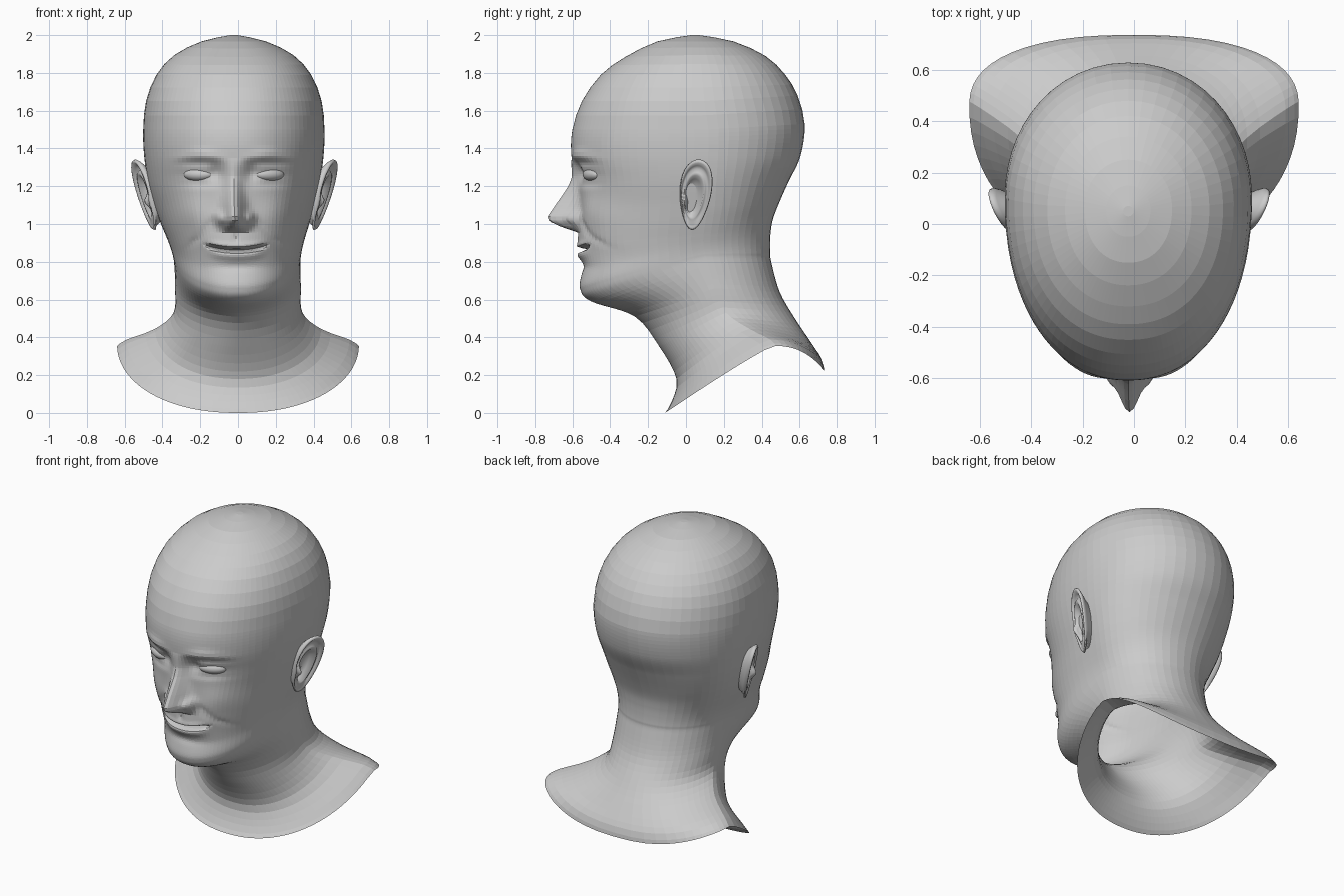
import bpy, bmesh
from math import sin, cos, pi, exp
from mathutils import Matrix

if "Cube" in bpy.data.objects:
    bpy.data.objects.remove(bpy.data.objects["Cube"])

# Ring controls, crown to hem: front (y,z), side (x,y,z), back (y,z)
SKULL = [
    (.03, 2.0, .02, .05, 2.0, .07, 2.0),
    (-.15, 1.967, .17, .06, 1.967, .25, 1.967),
    (-.32, 1.885, .315, .06, 1.895, .42, 1.89),
    (-.45, 1.79, .41, .07, 1.79, .525, 1.79),
    (-.55, 1.65, .465, .08, 1.65, .59, 1.68),
    (-.6, 1.5, .48, .1, 1.5, .627, 1.53),
    (-.605, 1.36, .475, .1, 1.36, .605, 1.36),
    (-.575, 1.22, .455, .1, 1.22, .54, 1.22),
    (-.565, 1.1, .425, .1, 1.1, .487, 1.1),
]
JAW_NECK = [
    (-.57, .98, .396, .09, 1.01, .458, 1.02),
    (-.57, .88, .37, .08, .94, .447, .955),
    (-.548, .77, .352, .08, .89, .444, .9),
    (-.56, .66, .34, .09, .845, .445, .85),
    (-.5, .59, .335, .1, .8, .45, .8),
    (-.27, .51, .333, .14, .66, .495, .64),
    (-.14, .35, .342, .2, .53, .575, .5),
    (-.05, .18, .44, .32, .445, .655, .38),
    (-.075, .06, .59, .43, .388, .72, .28),
    (-.11, 0, .64, .46, .355, .735, .22),
]
RINGS = SKULL + JAW_NECK
STEPS = [2] * 5 + [7] + [12] * 7 + [6, 4, 4, 3, 2]
HALF = 40


def g(d, s):
    return exp(-(d / s) ** 2)


def smooth(v, a, b):
    t = min(1, max(0, (v - a) / (b - a)))
    return t * t * (3 - 2 * t)


def spline(i, t):
    p0, p1, p2, p3 = (RINGS[min(len(RINGS) - 1, max(0, i + k))] for k in (-1, 0, 1, 2))
    return [.5 * (2 * b + (c - a) * t + (2 * a - 5 * b + 4 * c - d) * t * t
                  + (3 * b - a - 3 * c + d) * t ** 3) for a, b, c, d in zip(p0, p1, p2, p3)]


def lerp_table(z, table):
    for (z0, h0), (z1, h1) in zip(table, table[1:]):
        if z1 <= z <= z0:
            return h0 + (h1 - h0) * (z0 - z) / (z0 - z1)
    return 0


NOSE = [(1.35, 0), (1.25, .022), (1.2, .05), (1.1, .125), (1.04, .164),
        (1.015, .155), (.985, .09), (.955, 0)]
EYE_X, EYE_Z = .187, 1.262


def face_relief(x, z):
    """Forward displacement of the face surface."""
    x = abs(x)
    # nose ridge and wings
    d = lerp_table(z, NOSE) * g(x, .038 + .018 * smooth(z, 1.25, 1.03))
    d += .038 * g(x - .08, .026) * g(z - 1.03, .034)
    # brow, socket and lids
    d += .012 * g(x - .18, .11) * g(z - 1.365 + 1.5 * (x - .18) ** 2, .03)
    d -= .026 * g(x - .095, .04) * g(z - 1.275, .05)
    d -= .012 * g(x - .19, .1) * g(z - 1.322, .022)
    d -= .018 * g(x - EYE_X, .1) * g(z - EYE_Z, .045)
    d -= .006 * g(x - EYE_X, .09) * g(z - 1.21, .02)
    # cheeks and smile crease
    d += .02 * g(x - .23, .09) * g(z - 1.06, .09)
    crease = x - (.12 + (1.02 - z) * .7)
    d -= .009 * g(crease, .03) * smooth(z, .84, .9) * (1 - smooth(z, .99, 1.06))
    # lips and mouth slit
    w = 1 - smooth(x, .09, .175)
    zm = .862 + .25 * x * x
    d += .006 * w * g(z - zm - .022, .018) + .012 * w * g(z - zm + .03, .022)
    d -= .085 * w * g(z - zm, .0085)
    d -= .008 * g(x, .014) * g(z - .93, .025)
    d -= .008 * g(x, .12) * g(z - .775, .025)
    return d


def shift(z):
    return -.022 * smooth(z, .65, 1.2)


def make(name, bm, flat=True):
    bmesh.ops.recalc_face_normals(bm, faces=bm.faces)
    me = bpy.data.meshes.new(name)
    bm.to_mesh(me)
    bm.free()
    ob = bpy.data.objects.new(name, me)
    bpy.context.collection.objects.link(ob)
    for p in me.polygons:
        p.use_smooth = not flat
    return ob


def bridge(bm, loops):
    for r0, r1 in zip(loops, loops[1:]):
        for k in range(len(r0)):
            n = (k + 1) % len(r0)
            bm.faces.new((r0[k], r0[n], r1[n], r1[k]))


# Head and neck: one lofted skin, open at the hem
bm = bmesh.new()
loops = []
samples = [(i, s / n) for i, n in enumerate(STEPS) for s in range(n)] + [(len(STEPS) - 1, 1)]
for i, t in samples:
    fy, fz, sx, sy, sz, by, bz = spline(i, t)
    hem = smooth(i + t, 14.5, 17)
    nf = 2.17 - .45 * g(i + t - 14.2, .9)
    nb = 2.05 + .33 * hem
    ring = []
    for j in range(-HALF, HALF):
        u = abs(j) / HALF
        a = pi * (.35 * u + .65 * u ** 2.2)
        c, s = cos(a), abs(sin(a))
        front = c > 0
        ey, ez, n = (fy, fz, nf) if front else (by, bz, nb)
        k = abs(c)
        x = sx * s ** (2 / n) * (1 if j > 0 else -1)
        y = sy + (ey - sy) * k ** (2 / n)
        z = sz + (ez - sz) * k ** (1 if front else 1 + 1.1 * hem)
        if front and i >= 5:
            y -= face_relief(x, z) * smooth(-y, .1, .3)
            # lift the mouth corners into a smile
            z += .7 * x * x * g(z - .87, .06) * (1 - smooth(abs(x), .17, .3))
        ring.append(bm.verts.new((x + shift(z), y, z)))
    loops.append(ring)
bridge(bm, loops)
bm.faces.new(loops[0])
make("head_and_neck", bm)

# Eyes: almond bulges turned with the face
for side, label in ((-1, "left"), (1, "right")):
    bm = bmesh.new()
    bmesh.ops.create_uvsphere(bm, u_segments=32, v_segments=20, radius=1)
    place = (Matrix.Translation((side * EYE_X + shift(EYE_Z), -.494, EYE_Z))
             @ Matrix.Rotation(side * .42, 4, 'Z') @ Matrix.Diagonal((.084, .042, .036, 1)))
    bmesh.ops.transform(bm, matrix=place, verts=bm.verts)
    make("eye_" + label, bm, False)

# Ears: concentric rings (scale, height) from the back root over the helix to the concha
EAR = [(.5, -.13), (.72, -.06), (.95, -.024), (1, -.008), (.97, .004), (.91, .006), (.84, -.006),
       (.76, -.018), (.67, -.002), (.59, .0), (.5, -.03), (.3, -.045), (.08, -.045)]
for side, label in ((-1, "left"), (1, "right")):
    bm = bmesh.new()
    loops = []
    for sc, h in EAR:
        ring = []
        for k in range(40):
            a = 2 * pi * k / 40
            v = sin(a) * sc
            inner = max(0, 1 - sc) if h > -.05 else 0
            y = .05 + .017 * v + cos(a) * sc * .083 * (1 + .25 * v) - .022 * inner
            z = 1.155 + .187 * v - .02 * inner
            relief = h
            if sc < .97 and h > -.05:
                relief = h * smooth(v, -.8, -.45)
                relief += .03 * g(y + .005, .018) * g(z - 1.12, .03)
            x = .415 + .4 * y + .24 * (z - .97) + relief
            ring.append(bm.verts.new((side * x - .019, y, z)))
        loops.append(ring)
    bridge(bm, loops)
    bm.faces.new(loops[-1])
    make("ear_" + label, bm, False)
